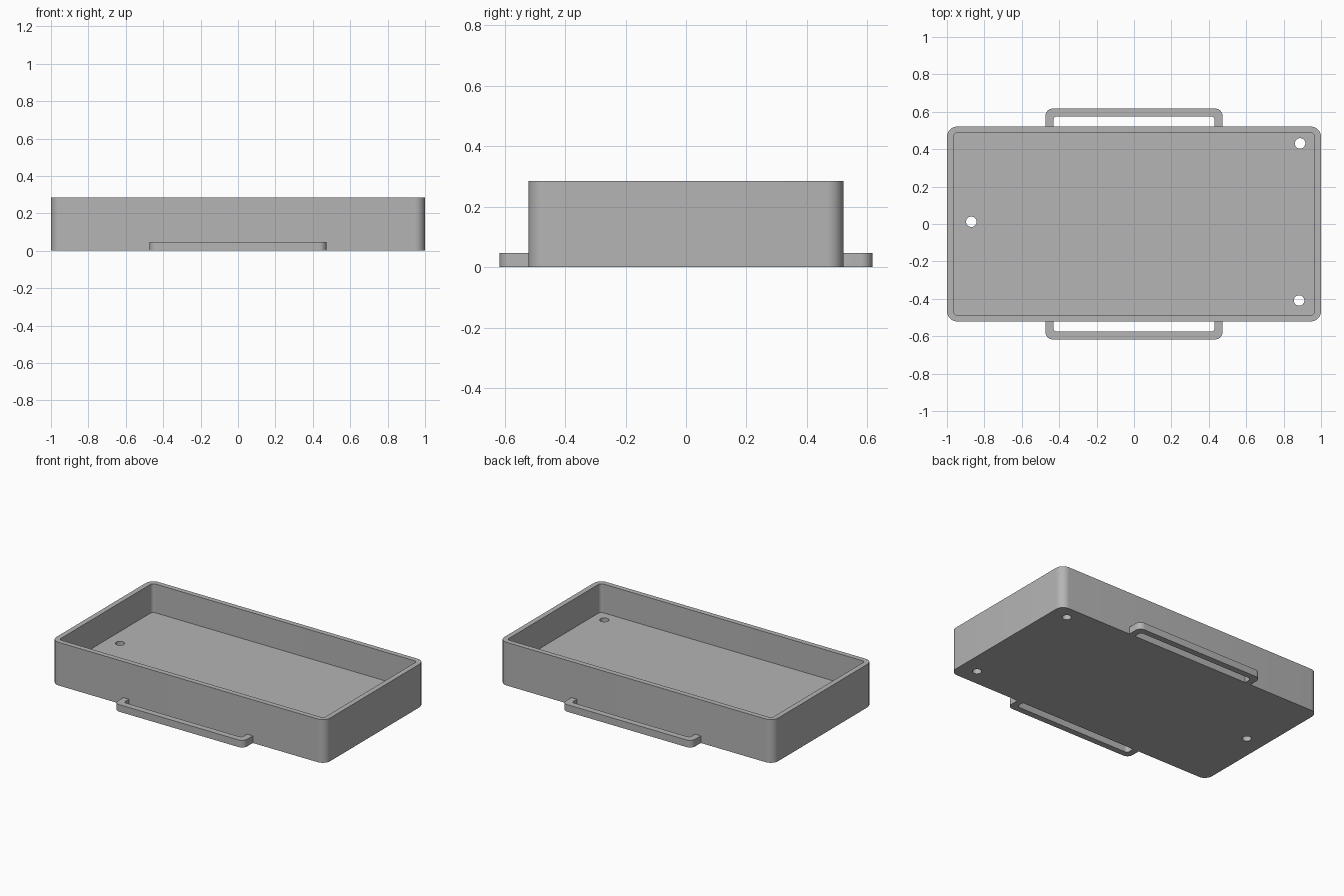
import bpy, bmesh
from math import cos, sin, pi, radians
from mathutils import Vector

cube = bpy.data.objects.get("Cube")
if cube:
    bpy.data.objects.remove(cube, do_unlink=True)

grey = bpy.data.materials.new("plain grey")
grey.use_nodes = True
COLOUR = (0.46, 0.46, 0.46, 1)
grey.diffuse_color = COLOUR
grey.node_tree.nodes["Principled BSDF"].inputs["Base Color"].default_value = COLOUR


def fillet(corners, steps=10):
    """Round each (x, y, radius) right-angled corner of an outline."""
    out = []
    for i, (x, y, r) in enumerate(corners):
        p = Vector((x, y))
        if r == 0:
            out.append(p)
            continue
        a = (Vector(corners[i - 1][:2]) - p).normalized() * r
        b = (Vector(corners[(i + 1) % len(corners)][:2]) - p).normalized() * r
        for k in range(steps + 1):
            t = k / steps * pi / 2
            out.append(p + a * (1 - sin(t)) + b * (1 - cos(t)))
    return out


def rounded_rect(hx, hy, r):
    return fillet([(-hx, -hy, r), (hx, -hy, r), (hx, hy, r), (-hx, hy, r)])


def prism(name, outline, z0, z1):
    """Extrude a flat outline between two heights."""
    bm = bmesh.new()
    face = bm.faces.new([bm.verts.new((p.x, p.y, z0)) for p in outline])
    top = bmesh.ops.extrude_face_region(bm, geom=[face])["geom"]
    bmesh.ops.translate(bm, vec=(0, 0, z1 - z0),
                        verts=[v for v in top if isinstance(v, bmesh.types.BMVert)])
    bmesh.ops.recalc_face_normals(bm, faces=bm.faces)
    mesh = bpy.data.meshes.new(name)
    bm.to_mesh(mesh)
    bm.free()
    mesh.materials.append(grey)
    obj = bpy.data.objects.new(name, mesh)
    bpy.context.collection.objects.link(obj)
    return obj


def select_only(obj):
    bpy.ops.object.select_all(action="DESELECT")
    obj.select_set(True)
    bpy.context.view_layer.objects.active = obj


def cut(obj, cutter):
    cutter.hide_render = True
    mod = obj.modifiers.new("cut", "BOOLEAN")
    mod.operation = "DIFFERENCE"
    mod.solver = "EXACT"
    mod.object = cutter
    select_only(obj)
    bpy.ops.object.modifier_apply(modifier=mod.name)
    bpy.data.objects.remove(cutter, do_unlink=True)


HALF_Y, HEIGHT, FLOOR, WALL = 0.521, 0.285, 0.095, 0.034

# Tray with a hollow inside
tray = prism("tray", rounded_rect(1, HALF_Y, 0.055), 0, HEIGHT)
cut(tray, prism("cavity", rounded_rect(1 - WALL, HALF_Y - WALL, 0.021), FLOOR, 0.4))

# Three drilled holes through the floor
for x, y in [(0.888, 0.431), (0.883, -0.409), (-0.87, 0.012)]:
    circle = [Vector((x + 0.028 * cos(k * pi / 16), y + 0.028 * sin(k * pi / 16)))
              for k in range(32)]
    cut(tray, prism("hole", circle, -0.1, 0.2))

# U-shaped carrying handles on both long sides
parts = [tray]
for name, s in (("front_handle", -1), ("back_handle", 1)):
    outer, inner, far, near, root = 0.473, 0.431, 0.617, 0.576, HALF_Y
    profile = [(-outer, root, 0), (-outer, far, 0.038), (outer, far, 0.038), (outer, root, 0),
               (inner, root, 0), (inner, near, 0.02), (-inner, near, 0.02), (-inner, root, 0)]
    parts.append(prism(name, fillet([(x, s * y, r) for x, y, r in profile]), 0, 0.047))

for part in parts:
    select_only(part)
    bpy.ops.object.shade_smooth_by_angle(angle=radians(30))
